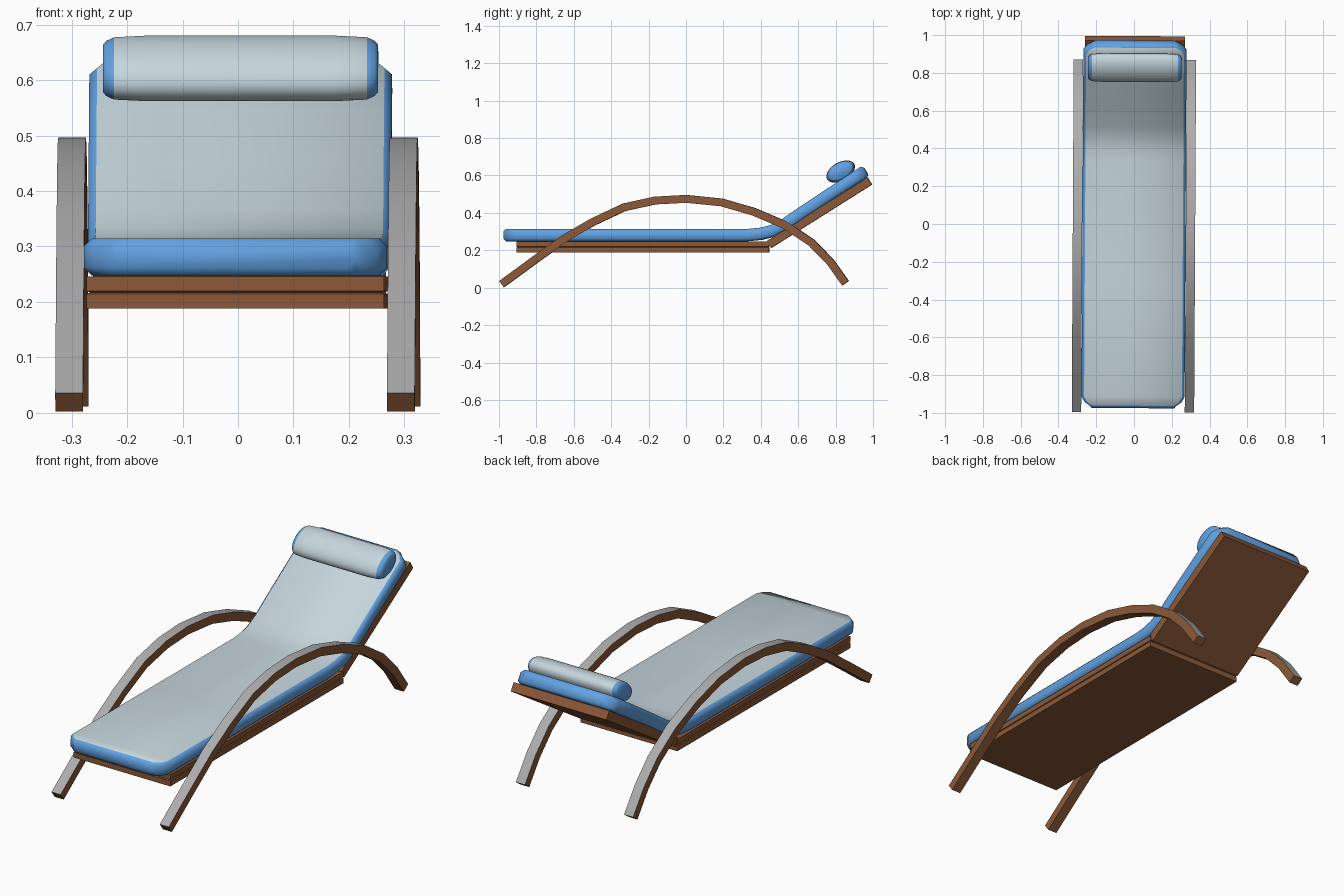
import bpy, bmesh, math
from mathutils import Vector

cube = bpy.data.objects.get("Cube")
if cube:
    bpy.data.objects.remove(cube, do_unlink=True)

YAW = -0.0055  # the whole lounger sits very slightly turned


def material(name, rgb):
    m = bpy.data.materials.new(name)
    m.use_nodes = True
    m.diffuse_color = (*rgb, 1)
    m.node_tree.nodes["Principled BSDF"].inputs["Base Color"].default_value = (*rgb, 1)
    return m


wood = material("brown wood", (0.26, 0.10, 0.04))
grey = material("grey strip", (0.42, 0.42, 0.42))
blue = material("blue fabric", (0.12, 0.36, 0.76))
pale = material("pale fabric", (0.56, 0.67, 0.72))


def loft(name, rings, mats, rule=None, angle=30):
    """Skin closed rings of points, cap both ends, colour by rule(ring, side)."""
    bm = bmesh.new()
    loops = [[bm.verts.new(p) for p in ring] for ring in rings]
    n = len(loops[0])
    for i, (a, b) in enumerate(zip(loops, loops[1:])):
        for j in range(n):
            k = (j + 1) % n
            face = bm.faces.new((a[j], a[k], b[k], b[j]))
            face.material_index = rule(i, j) if rule else 0
    for end in (loops[0], loops[-1]):
        bm.faces.new(end)
    bmesh.ops.recalc_face_normals(bm, faces=bm.faces)
    mesh = bpy.data.meshes.new(name)
    bm.to_mesh(mesh)
    bm.free()
    for m in mats:
        mesh.materials.append(m)
    obj = bpy.data.objects.new(name, mesh)
    bpy.context.collection.objects.link(obj)
    obj.rotation_euler.z = YAW
    bpy.ops.object.select_all(action='DESELECT')
    bpy.context.view_layer.objects.active = obj
    obj.select_set(True)
    bpy.ops.object.shade_smooth_by_angle(angle=math.radians(angle))
    return obj


def along(path, sections):
    """Place one (x, height) section at each (y, z) path point, square to the path."""
    pts = [Vector(p) for p in path]
    rings = []
    for i, p in enumerate(pts):
        t = (pts[min(i + 1, len(pts) - 1)] - pts[max(i - 1, 0)]).normalized()
        rings.append([(x, p.x - t.y * h, p.y + t.x * h) for x, h in sections[i]])
    return rings


def box_section(cx, w, h):
    return [(cx - w, h), (cx + w, h), (cx + w, -h), (cx - w, -h)]


# Curved side rails: grey along the upper face, wood elsewhere
arch = [(-0.985, 0.019), (-0.82, 0.14), (-0.65, 0.262), (-0.5, 0.35), (-0.33, 0.43),
        (-0.165, 0.466), (0, 0.475), (0.19, 0.456), (0.36, 0.407), (0.53, 0.335),
        (0.67, 0.242), (0.77, 0.14), (0.853, 0.024)]
for side, cx in (("right", -0.299), ("left", 0.299)):
    loft(side + "_arched_rail", along(arch, [box_section(cx, 0.025, 0.021)] * len(arch)),
         [wood, grey], lambda i, j: int(j == 0))

# Seat frame with a shallow groove round its edge
outline = []
for x0, y0 in ((-1, -1), (1, -1), (1, 1), (-1, 1)):
    outline.append((x0, y0))
levels = [(0.188, 0), (0.214, 0), (0.217, 0.006), (0.22, 0), (0.246, 0)]
loft("seat_frame",
     [[(x * (0.268 - d), -0.23 + y * (0.676 - d), z) for x, y in outline] for z, d in levels],
     [wood])

# Reclined back board
board = [(0.445, 0.231), (0.983, 0.57)]
loft("back_board", along(board, [box_section(0, 0.264, 0.022)] * 2), [wood])

# Mattress: rounded ends, pale top panel, blue border and underside
path = [(-0.975, 0.281), (-0.962, 0.281), (-0.945, 0.281), (-0.915, 0.281), (-0.3, 0.281),
        (0.33, 0.281), (0.4, 0.288), (0.46, 0.302), (0.53, 0.338), (0.65, 0.42),
        (0.8, 0.519), (0.915, 0.594), (0.938, 0.609), (0.951, 0.618), (0.962, 0.625)]
inset = [0.055, 0.043, 0.018, 0]
sections = []
for i in range(len(path)):
    end = min(i, len(path) - 1 - i)
    w = 0.273 - (inset[end] if end < 4 else 0)
    h = 0.02 if end == 0 else 0.033
    e = 0.014
    sections.append([(-w + e, h), (w - e, h), (w, h - e), (w, e - h),
                     (w - e, -h), (e - w, -h), (-w, e - h), (-w, h - e)])
last = len(path) - 2
loft("mattress", along(path, sections), [blue, pale],
     lambda i, j: int(j == 0 and 0 < i < last), angle=60)

# Headrest pillow: tilted oval roll with blue ends
tilt = math.radians(30)
stations = [(0.248, 0.72), (0.242, 0.84), (0.228, 0.95), (0.17, 1)]
stations = [(-x, s) for x, s in stations] + [(x, s) for x, s in reversed(stations)]
rings = []
for x, s in stations:
    ring = []
    for k in range(28):
        a = math.tau * k / 28
        u, v = 0.083 * s * math.cos(a), 0.049 * s * math.sin(a)
        ring.append((x, 0.827 + u * math.cos(tilt) - v * math.sin(tilt),
                     0.621 + u * math.sin(tilt) + v * math.cos(tilt)))
    rings.append(ring)
loft("headrest_pillow", rings, [blue, pale], lambda i, j: int(2 <= i <= 4), angle=50)
